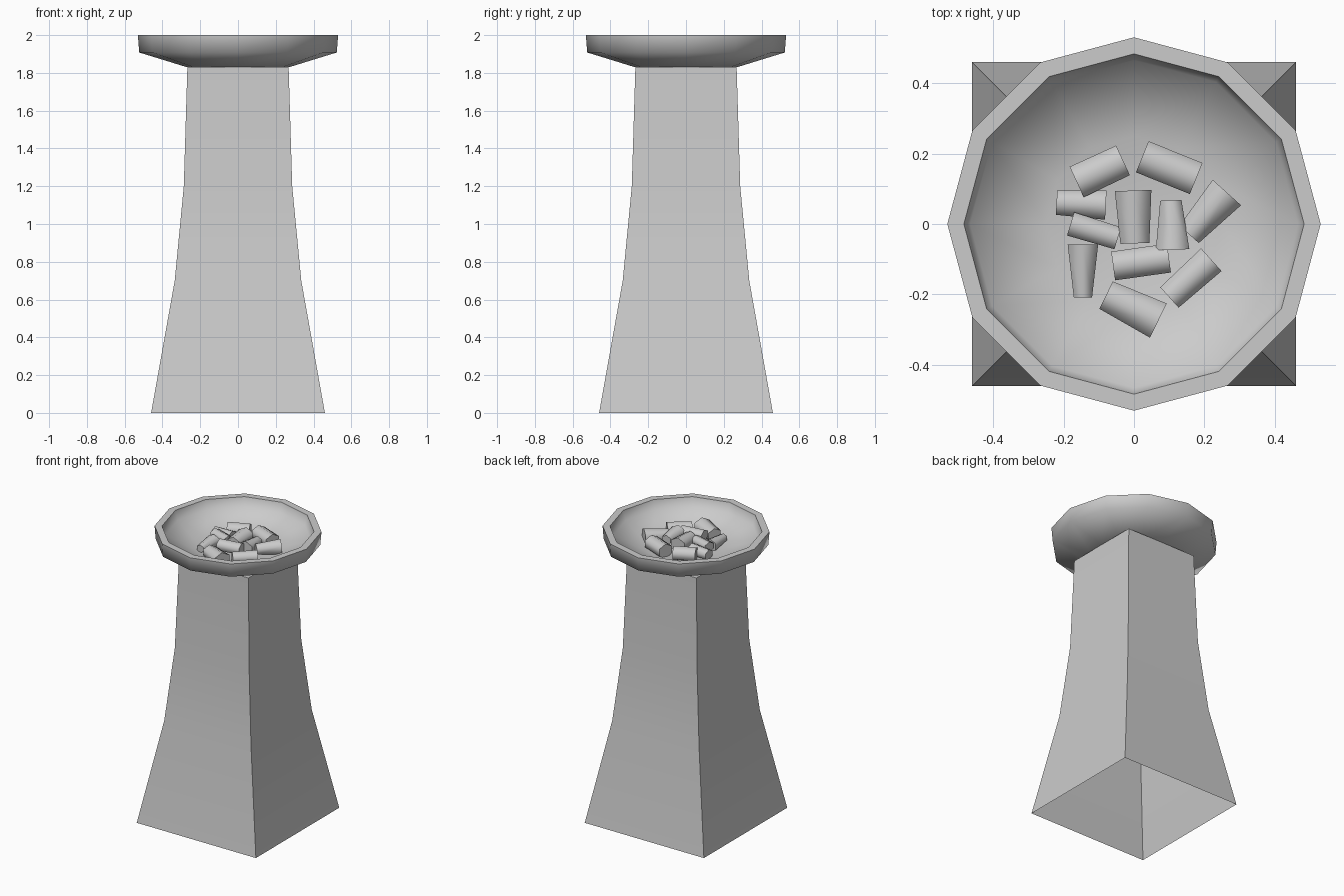
import bpy, bmesh, math
from mathutils import Matrix, Vector

if "Cube" in bpy.data.objects:
    bpy.data.objects.remove(bpy.data.objects["Cube"])

def finish(bm, name, angle):
    me = bpy.data.meshes.new(name)
    bm.normal_update()
    bm.to_mesh(me)
    bm.free()
    ob = bpy.data.objects.new(name, me)
    bpy.context.collection.objects.link(ob)
    bpy.ops.object.select_all(action='DESELECT')
    ob.select_set(True)
    bpy.context.view_layer.objects.active = ob
    bpy.ops.object.shade_smooth_by_angle(angle=math.radians(angle))
    return ob

def lathe(bm, profile, sides, phase=0.0):
    """Stack rings of (radius, z); radius 0 becomes a single pole vertex."""
    rings = []
    for r, z in profile:
        n = sides if r else 1
        rings.append([bm.verts.new((r * math.cos(phase + math.tau * i / sides),
                                    r * math.sin(phase + math.tau * i / sides), z))
                      for i in range(n)])
    for a, b in zip(rings, rings[1:]):
        for i in range(sides):
            j = (i + 1) % sides
            quad = [a[i % len(a)], a[j % len(a)], b[j % len(b)], b[i % len(b)]]
            bm.faces.new(list(dict.fromkeys(quad)))
    return rings

# Flared square pedestal, open underneath
bm = bmesh.new()
s = math.sqrt(2)
rings = lathe(bm, [(0.46 * s, 0), (0.335 * s, 0.7), (0.287 * s, 1.2), (0.268 * s, 1.83)],
              4, math.pi / 4)
bm.faces.new(rings[-1])
finish(bm, "pedestal", 30)

# Twelve-sided shallow bowl with a flat rim
bm = bmesh.new()
lathe(bm, [(0, 1.825), (0.27, 1.83), (0.523, 1.908), (0.53, 2.0), (0.483, 2.0),
           (0.465, 1.935), (0.25, 1.875), (0, 1.86)], 12)
finish(bm, "bowl", 72)

# Coals: x, y, z, length, start width, end width, heading in degrees
coals = [
    (-0.097, 0.150, 1.91, 0.145, 0.110, 0.107, 25),
    (0.100, 0.160, 1.91, 0.165, 0.110, 0.110, -22),
    (0.210, 0.030, 1.91, 0.160, 0.085, 0.125, 48),
    (-0.150, 0.057, 1.90, 0.140, 0.080, 0.095, -3),
    (-0.113, -0.020, 1.92, 0.140, 0.080, 0.075, -17),
    (0.000, 0.020, 1.92, 0.150, 0.095, 0.120, 92),
    (0.107, -0.003, 1.92, 0.140, 0.110, 0.070, 92),
    (-0.145, -0.133, 1.90, 0.150, 0.060, 0.100, 90),
    (0.020, -0.108, 1.92, 0.160, 0.095, 0.095, 8),
    (0.160, -0.155, 1.905, 0.160, 0.090, 0.100, 42),
    (-0.005, -0.238, 1.90, 0.165, 0.100, 0.125, -26),
]
for k, (x, y, z, length, w0, w1, heading) in enumerate(coals):
    bm = bmesh.new()
    rot = Matrix.Rotation(math.radians(heading), 4, 'Z')
    lay = Matrix.Rotation(math.pi / 2, 4, 'Y')
    squash = Matrix.Diagonal((1, 1, 0.9, 1))
    bmesh.ops.create_cone(bm, cap_ends=True, segments=6, radius1=w0 / 2, radius2=w1 / 2,
                          depth=length,
                          matrix=Matrix.Translation(Vector((x, y, z))) @ rot @ squash @ lay
                          @ Matrix.Rotation(math.pi / 6, 4, 'Z'))
    finish(bm, f"coal_{k + 1}", 65)
